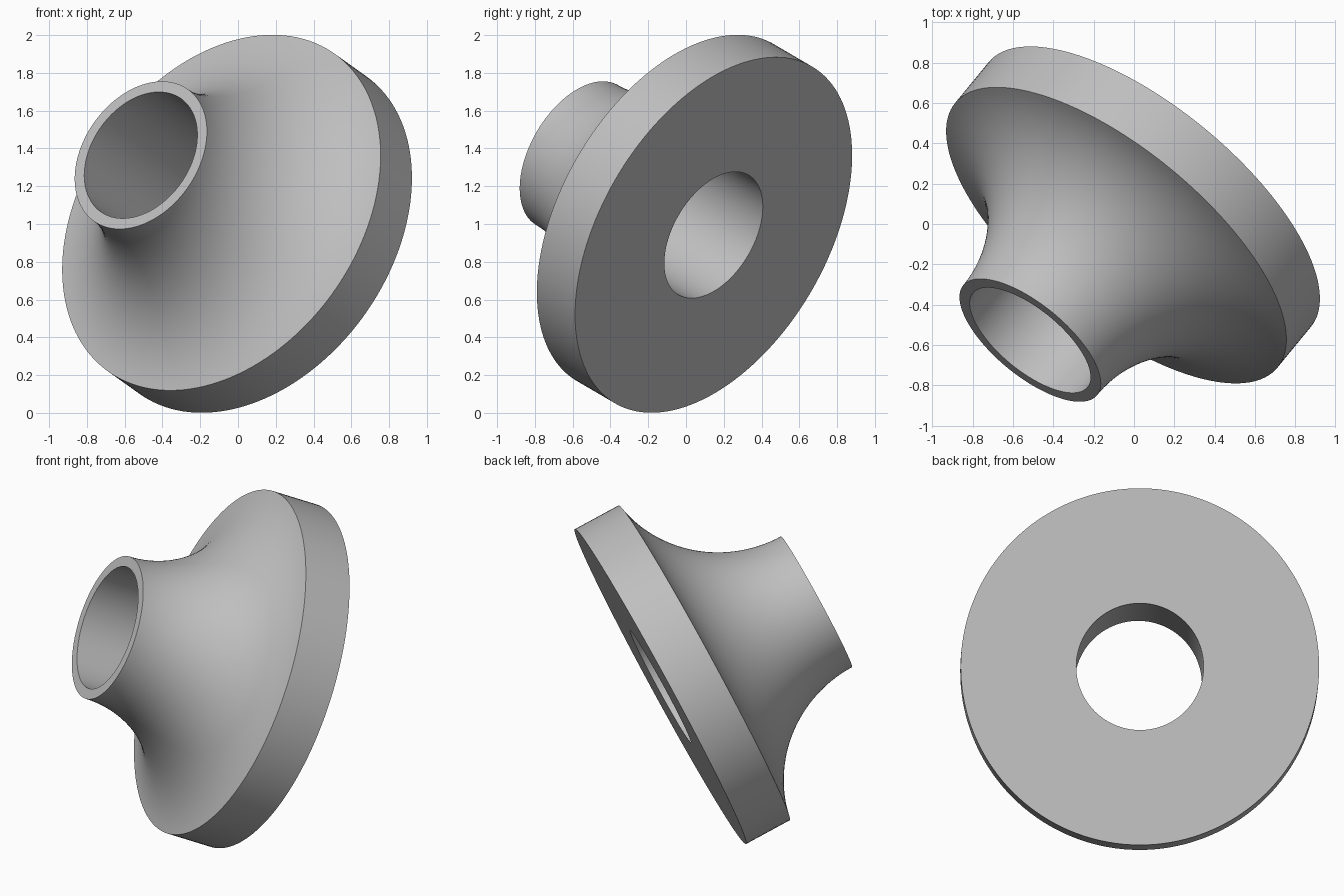
import bpy, bmesh, math
from mathutils import Vector, Matrix

cube = bpy.data.objects.get("Cube")
if cube:
    bpy.data.objects.remove(cube, do_unlink=True)

# Main dimensions along and around the tilted axis
BORE_R, RIM_R, NECK_R = 0.367, 1.033, 0.429
RIM_H, TOTAL_H = 0.287, 1.025
COVE_R = 0.75
ARC_STEPS, SIDES = 32, 144
axis = Vector((-0.578, -0.704, 0.412)).normalized()
base_centre = Vector((0.078, 0.146, 0.942))

# Half section: bore, flat base, rim, then a concave sweep up to the neck
profile = [(BORE_R, 0), (RIM_R, 0)]
end_angle = math.asin((TOTAL_H - RIM_H) / COVE_R)
for i in range(ARC_STEPS + 1):
    a = end_angle * (1 - i / ARC_STEPS)
    profile.append((NECK_R + COVE_R * (1 - math.cos(a)),
                    TOTAL_H - COVE_R * math.sin(a)))
# Let the sweep meet the rim edge exactly
span = profile[2][0] - NECK_R
profile = profile[:2] + [(NECK_R + (r - NECK_R) * (RIM_R - NECK_R) / span, z)
                         for r, z in profile[2:]]
profile.append((BORE_R, TOTAL_H))

# Revolve the closed section
bm = bmesh.new()
verts = [bm.verts.new((r, 0, z)) for r, z in profile]
edges = [bm.edges.new((v, verts[(i + 1) % len(verts)])) for i, v in enumerate(verts)]
bmesh.ops.spin(bm, geom=verts + edges, cent=(0, 0, 0), axis=(0, 0, 1),
               angle=math.tau, steps=SIDES)
bmesh.ops.remove_doubles(bm, verts=bm.verts, dist=0.0001)
bmesh.ops.recalc_face_normals(bm, faces=bm.faces)

# Tilt into place
tilt = axis.to_track_quat('Z', 'Y').to_matrix().to_4x4()
bm.transform(Matrix.Translation(base_centre) @ tilt)

mesh = bpy.data.meshes.new("flanged_collar")
bm.to_mesh(mesh)
bm.free()
collar = bpy.data.objects.new("flanged_collar", mesh)
bpy.context.collection.objects.link(collar)

# Plain grey finish
grey = bpy.data.materials.new("light_grey")
grey.use_nodes = True
colour = (0.52, 0.52, 0.52, 1)
grey.diffuse_color = colour
grey.node_tree.nodes["Principled BSDF"].inputs["Base Color"].default_value = colour
mesh.materials.append(grey)

# Smooth curves with crisp rims
bpy.ops.object.select_all(action='DESELECT')
collar.select_set(True)
bpy.context.view_layer.objects.active = collar
bpy.ops.object.shade_smooth_by_angle(angle=math.radians(30))
